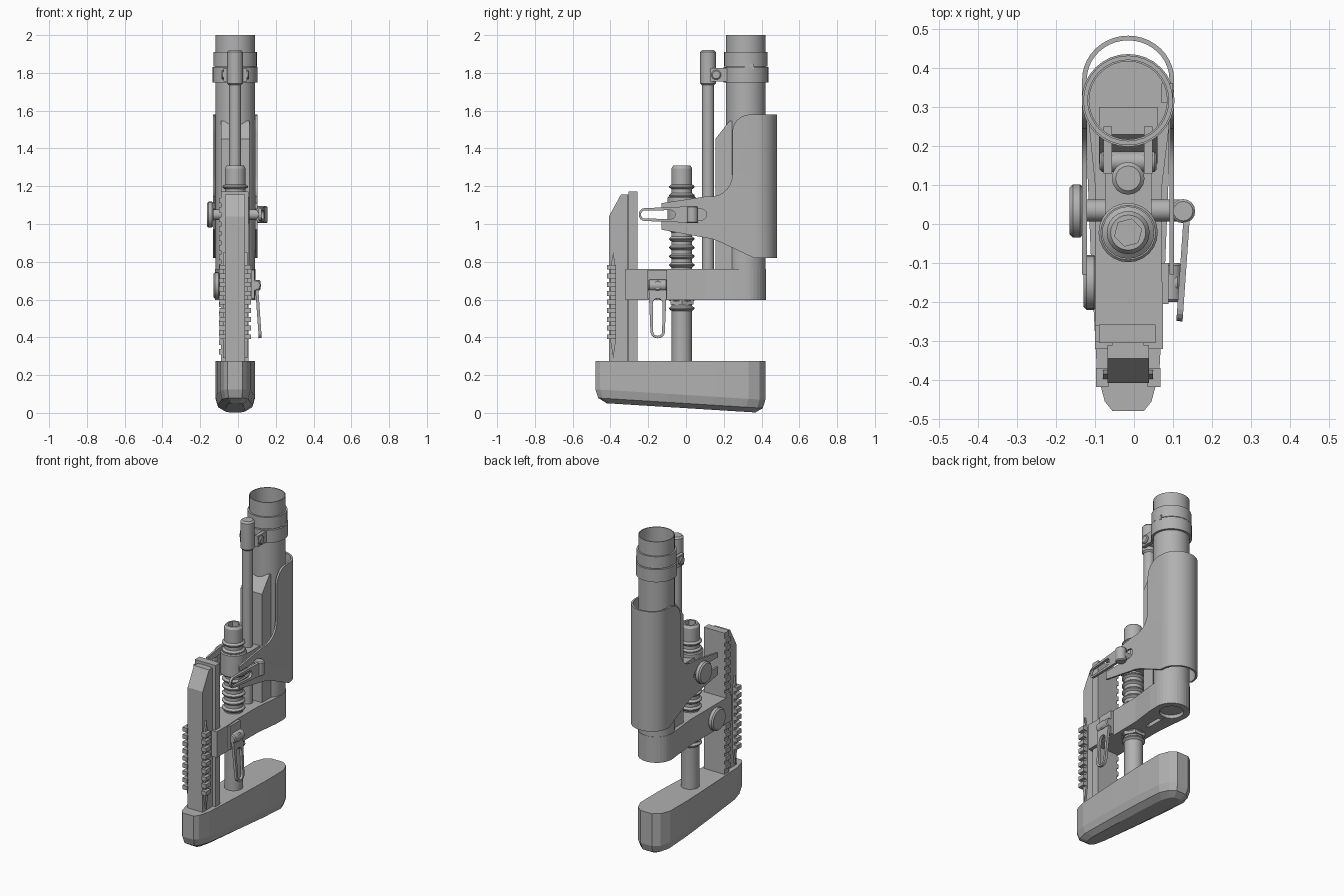
import bpy, bmesh, math
from mathutils import Matrix, Vector

if "Cube" in bpy.data.objects:
    bpy.data.objects.remove(bpy.data.objects["Cube"])

CX = -0.015   # centre plane of the body
COL = (0.44, 0.44, 0.44, 1)
grey = bpy.data.materials.new("plain_grey")
grey.use_nodes = True
grey.diffuse_color = COL
grey.node_tree.nodes["Principled BSDF"].inputs["Base Color"].default_value = COL


def finish(name, bm, smooth=False):
    bmesh.ops.recalc_face_normals(bm, faces=bm.faces)
    me = bpy.data.meshes.new(name)
    bm.to_mesh(me)
    bm.free()
    ob = bpy.data.objects.new(name, me)
    bpy.context.collection.objects.link(ob)
    me.materials.append(grey)
    if smooth:
        bpy.ops.object.select_all(action='DESELECT')
        ob.select_set(True)
        bpy.context.view_layer.objects.active = ob
        bpy.ops.object.shade_smooth_by_angle(angle=math.radians(32))
    return ob


def add_box(bm, x, y, z):
    m = Matrix.Translation(((x[0] + x[1]) / 2, (y[0] + y[1]) / 2, (z[0] + z[1]) / 2))
    bmesh.ops.create_cube(bm, size=1, matrix=m @ Matrix.Diagonal((x[1] - x[0], y[1] - y[0], z[1] - z[0], 1)))


def box(name, x, y, z):
    bm = bmesh.new()
    add_box(bm, x, y, z)
    return finish(name, bm)


def prism(name, pts, axis, a, b, smooth=False):
    """Extrude a 2D outline: along z it is (x, y), along x it is (y, z)."""
    bm = bmesh.new()
    place = (lambda p, d: (p[0], p[1], d)) if axis == 'Z' else (lambda p, d: (d, p[0], p[1]))
    face = bm.faces.new([bm.verts.new(place(p, a)) for p in pts])
    up = bmesh.ops.extrude_face_region(bm, geom=[face])
    shift = Vector(place((0, 0), b - a))
    bmesh.ops.translate(bm, vec=shift, verts=[v for v in up['geom'] if isinstance(v, bmesh.types.BMVert)])
    return finish(name, bm, smooth)


def lathe(name, profile, centre, axis='Z', sides=24, smooth=True):
    """Spin (radius, height) points; zero radius closes an end."""
    bm = bmesh.new()
    vs = [bm.verts.new((r, 0, h)) for r, h in profile]
    es = [bm.edges.new(e) for e in zip(vs, vs[1:])]
    bmesh.ops.spin(bm, geom=vs + es, cent=(0, 0, 0), axis=(0, 0, 1), angle=math.tau, steps=sides)
    bmesh.ops.remove_doubles(bm, verts=bm.verts, dist=1e-4)
    turn = {'Z': Matrix(), 'X': Matrix.Rotation(math.pi / 2, 4, 'Y'), 'Y': Matrix.Rotation(-math.pi / 2, 4, 'X')}[axis]
    bm.transform(Matrix.Translation(centre) @ turn)
    return finish(name, bm, smooth)


def rod(name, r, a, b, centre, axis='Z', sides=24, bevel=0.006):
    prof = [(0, a), (r - bevel, a), (r, a + bevel), (r, b - bevel), (r - bevel, b), (0, b)]
    return lathe(name, prof, centre, axis, sides)


def boolean(ob, cutter, op):
    mod = ob.modifiers.new(op.lower(), 'BOOLEAN')
    mod.object, mod.operation, mod.solver = cutter, op, 'EXACT'
    bpy.context.view_layer.objects.active = ob
    bpy.ops.object.modifier_apply(modifier=mod.name)
    bpy.data.objects.remove(cutter)


def arc(cx, cy, rx, ry, a, b, n):
    ts = [math.radians(a + (b - a) * i / n) for i in range(n + 1)]
    return [(cx + rx * math.cos(t), cy + ry * math.sin(t)) for t in ts]


# Butt pad: plan outline stacked in rings over a sloping underside
half = [(0.04, -0.48), (0.06, -0.455), (0.08, -0.38), (0.095, -0.1), (0.105, 0.15), (0.104, 0.33), (0.08, 0.39), (0.04, 0.42)]
plan = half + [(-x, y) for x, y in reversed(half)]
bm = bmesh.new()
rings = []
for inset, lift in ((1, None), (1, 0.07), (0.87, 0.025), (0.5, 0)):
    ring = []
    for x, y in plan:
        yy = y * (1 - (1 - inset) * 0.25)
        low = 0.03 - 0.062 * yy
        ring.append(bm.verts.new((CX + x * inset, yy, 0.275 if lift is None else max(low + lift - 0.005, 0))))
    rings.append(ring)
n = len(plan)
for lo, hi in zip(rings, rings[1:]):
    for i in range(n):
        bm.faces.new((lo[i], lo[(i + 1) % n], hi[(i + 1) % n], hi[i]))
bm.faces.new(rings[0])
bm.faces.new(rings[-1])
finish("butt_pad", bm)

# Main tube, open at the top, with a collar and a clamp ring
TUBE = (CX, 0.317, 0)
lathe("main_tube", [(0, 0.62), (0.07, 0.62), (0.07, 0.6), (0.105, 0.6), (0.105, 2), (0.1, 2), (0.1, 1.3), (0, 1.3)], TUBE, sides=32)
lathe("tube_collar", [(0.1, 1.835), (0.115, 1.835), (0.115, 1.91), (0.1, 1.91)], TUBE, sides=32)
lathe("clamp_ring", [(0.1, 1.75), (0.119, 1.75), (0.119, 1.83), (0.1, 1.83)], TUBE, sides=32)
box("ring_key", (0.07, 0.1), (0.31, 0.36), (1.82, 1.85))
for s in (-1, 1):
    c = CX + s * 0.052
    box("clamp_ear", (c - 0.011, c + 0.011), (0.13, 0.25), (1.755, 1.825))
rod("clamp_screw", 0.026, -0.073, 0.073, (CX, 0.16, 1.79), 'X', 16)

# Guide rod with its head
rod("guide_rod", 0.032, 0.7, 1.76, (CX, 0.117, 0), sides=16)
rod("guide_rod_head", 0.042, 1.735, 1.92, (CX, 0.117, 0), sides=16, bevel=0.01)

# Spine in front of the tube
prism("tube_spine", [(0.155, 0.74), (0.155, 1.45), (0.23, 1.545), (0.3, 1.545), (0.3, 0.74)], 'X', -0.09, 0.06)

# Cheek rest: U-shaped wall trimmed to a side outline
outer = [(CX + 0.118, -0.14)] + arc(CX, 0.37, 0.118, 0.113, 0, 180, 20) + [(CX - 0.118, -0.14)]
inner = [(CX - 0.106, -0.14)] + arc(CX, 0.37, 0.106, 0.101, 180, 0, 20) + [(CX + 0.106, -0.14)]
cheek = prism("cheek_rest", outer + inner, 'Z', 0.7, 1.7)
side = [(0.5, 0.82), (0.36, 0.82), (0.18, 0.905), (0.14, 0.92), (-0.13, 0.97), (-0.13, 1.11), (0.1, 1.145)]
side += arc(0.13, 1.26, 0.115, 0.115, -80, 0, 6) + arc(0.34, 1.485, 0.095, 0.095, 180, 90, 6) + [(0.5, 1.58)]
boolean(cheek, prism("trim", side, 'X', -0.3, 0.3), 'INTERSECT')
slot = [(-0.2, 1.02)] + arc(0.08, 1.05, 0.03, 0.03, -90, 90, 6) + [(-0.2, 1.08)]
boolean(cheek, prism("slot", slot, 'X', -0.3, 0.3), 'DIFFERENCE')
bpy.ops.object.select_all(action='DESELECT')
cheek.select_set(True)
bpy.context.view_layer.objects.active = cheek
bpy.ops.object.shade_smooth_by_angle(angle=math.radians(32))

# Adjusting screw with thread ridges and a hex socket
SCREW = (CX, -0.022, 0)
prof = [(0, 0.26), (0.054, 0.26), (0.054, 0.53)]
z = 0.54
while z < 1.23:
    prof += [(0.055, z), (0.067, z + 0.01), (0.067, z + 0.016), (0.055, z + 0.026)]
    z += 0.046
prof += [(0.055, 1.295), (0.045, 1.31), (0, 1.31)]
screw = lathe("adjusting_screw", prof, SCREW)
boolean(screw, prism("socket", arc(CX, -0.022, 0.036, 0.036, 15, 315, 5), 'Z', 1.25, 1.4), 'DIFFERENCE')
rod("screw_collar", 0.076, 1.0, 1.145, SCREW)
box("collar_block", (CX - 0.06, CX + 0.06), (-0.02, 0.155), (0.99, 1.12))

# Lower bracket: rounded around the tube, long nose towards the front rail
lower = [(0.075, -0.32), (0.075, -0.2), (0.07, -0.1), (0.072, 0.1), (0.09, 0.25)]
lower += arc(CX, 0.317, 0.107, 0.107, 0, 180, 16) + [(-0.115, 0.25), (-0.1, 0.1), (-0.1, -0.32)]
bracket = prism("lower_bracket", lower, 'Z', 0.598, 0.762)
boolean(bracket, prism("recess", arc(CX, 0.317, 0.07, 0.07, 0, 345, 23), 'Z', 0.5, 0.62), 'DIFFERENCE')
boolean(bracket, box("slit", (CX - 0.012, CX + 0.012), (0.1, 0.3), (0.5, 0.625)), 'DIFFERENCE')
lathe("screw_nut", [(0, 0.575), (0.07, 0.575), (0.07, 0.6), (0, 0.6)], SCREW, sides=6, smooth=False)

# Front rail: chamfered bar, narrow web and toothed back plate
prism("front_bar", [(-0.408, 0.26), (-0.408, 1.04), (-0.345, 1.155), (-0.31, 1.155), (-0.31, 0.26)], 'X', -0.068, 0.038)
box("rail_web", (-0.055, 0.025), (-0.32, -0.29), (0.26, 1.155))
box("back_plate", (-0.09, 0.055), (-0.305, -0.258), (0.26, 1.172))
bm = bmesh.new()
for i in range(17):
    z = 0.31 + i * 0.05
    add_box(bm, (-0.1, -0.085), (-0.303, -0.26), (z, z + 0.028))
finish("index_teeth", bm)

# Accessory strips on both sides of the front bar
for s in (-1, 1):
    x0, x1 = CX + s * 0.05, CX + s * 0.064
    prism("side_strip", [(-0.372, 0.38), (-0.385, 0.29), (-0.4, 0.38), (-0.4, 0.77), (-0.385, 0.85), (-0.372, 0.77)], 'X', x0, x1)
    bm = bmesh.new()
    for i in range(9):
        z = 0.39 + i * 0.046
        add_box(bm, sorted((x0, CX + s * 0.083)), (-0.418, -0.37), (z, z + 0.026))
    finish("strip_teeth", bm)


# Clamping hardware: cross bolts, knobs and looped levers
def lever(name, length, width, hole, matrix):
    """Looped lever lying along -y with the pivot at its origin."""
    bm = bmesh.new()
    w = width / 2
    out = arc(0, 0, w, w, 90, -90, 8) + arc(-length + w * 0.7, 0, w * 0.7, w * 0.8, -90, -270, 8)
    hol = arc(-hole, 0, w * 0.55, w * 0.55, 90, -90, 8) + arc(-length + w * 0.7, 0, w * 0.45, w * 0.5, -90, -270, 8)
    layers = [[bm.verts.new(matrix @ Vector((d, y, z))) for y, z in loop] for d in (-0.008, 0.008) for loop in (out, hol)]
    m = len(out)
    for a, b in ((0, 1), (2, 3), (0, 2), (1, 3)):
        for i in range(m):
            j = (i + 1) % m
            bm.faces.new((layers[a][i], layers[a][j], layers[b][j], layers[b][i]))
    return finish(name, bm)


rod("upper_cross_bolt", 0.028, -0.14, 0.14, (0, 0.035, 1.05), 'X', 16)
rod("upper_knob", 0.068, -0.165, -0.13, (0, 0.033, 1.05), 'X', 24, 0.008)
rod("upper_lever_cam", 0.031, 1.005, 1.095, (0.126, 0.033, 0), 'Z', 16)
lever("upper_lever", 0.25, 0.085, 0.08, Matrix.Translation((0.134, 0, 1.05)) @ Matrix.Rotation(math.radians(-4), 4, 'Z'))

rod("lower_knob", 0.07, -0.13, -0.095, (0, -0.15, 0.675), 'X', 24, 0.008)
box("lever_seat", (0.06, 0.088), (-0.205, -0.1), (0.605, 0.757))
rod("lower_cross_bolt", 0.028, 0.05, 0.118, (0, -0.15, 0.675), 'X', 16)
rod("lower_lever_cam", 0.03, -0.05, 0.05, (0.092, -0.15, 0.675), 'Y', 16)
down = Matrix.Translation((0.1, -0.15, 0.65)) @ Matrix.Rotation(math.pi / 2, 4, 'X') @ Matrix.Rotation(math.radians(4), 4, 'Z')
lever("lower_lever", 0.255, 0.095, 0.07, down)
